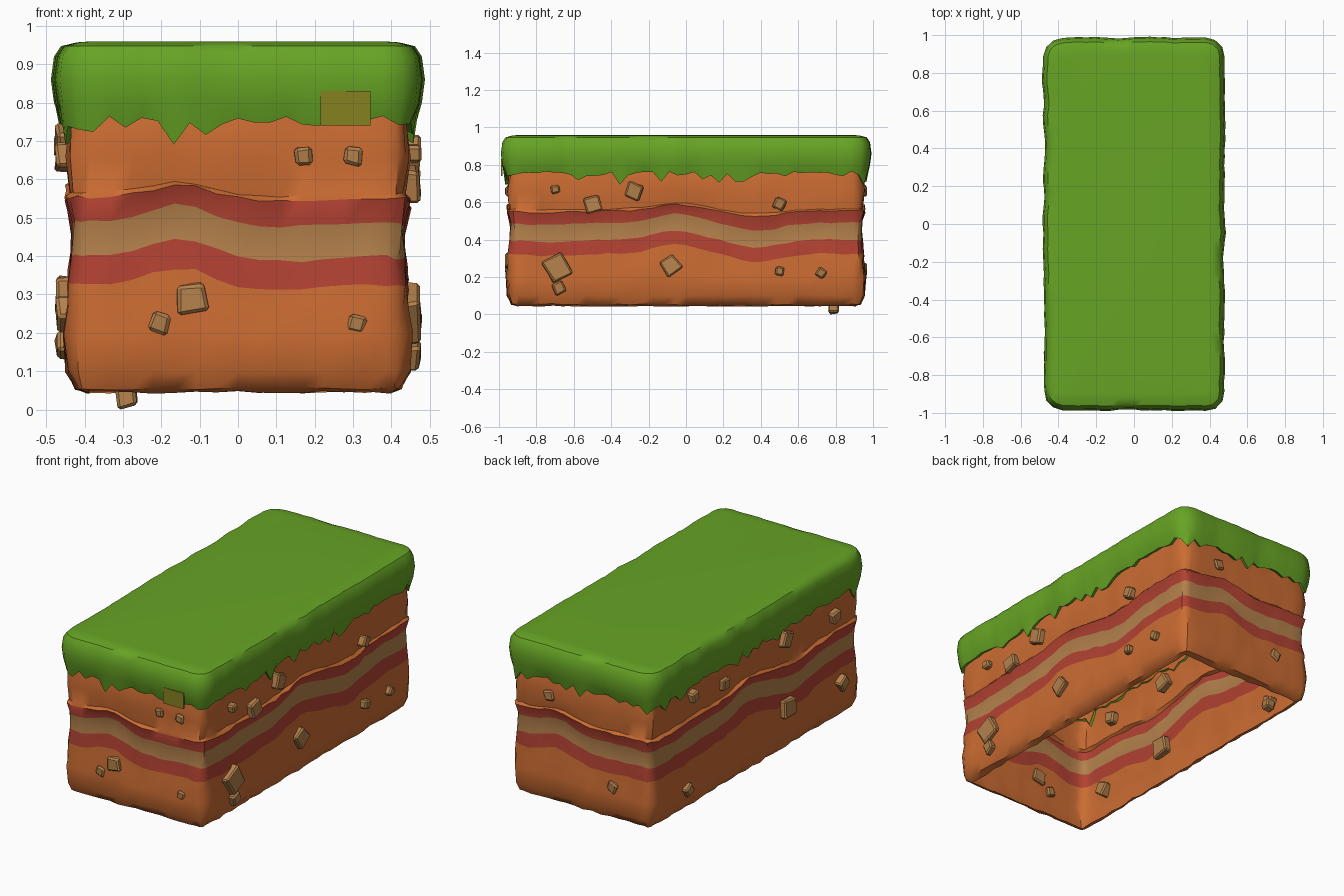
import bpy, bmesh, math, random
from mathutils import Vector, Matrix

if "Cube" in bpy.data.objects:
    bpy.data.objects.remove(bpy.data.objects["Cube"])

random.seed(7)


def material(name, rgb):
    m = bpy.data.materials.new(name)
    m.diffuse_color = (*rgb, 1)
    m.use_nodes = True
    m.node_tree.nodes["Principled BSDF"].inputs["Base Color"].default_value = m.diffuse_color
    return m


grass = material("grass green", (0.135, 0.37, 0.018))
soil = material("orange soil", (0.60, 0.15, 0.032))
red = material("red clay", (0.45, 0.055, 0.032))
tan = material("tan stone", (0.46, 0.22, 0.072))
olive = material("olive", (0.24, 0.22, 0.015))


def finish(bm, name, mats, smooth=None):
    me = bpy.data.meshes.new(name)
    bm.to_mesh(me)
    bm.free()
    ob = bpy.data.objects.new(name, me)
    bpy.context.collection.objects.link(ob)
    for m in mats:
        me.materials.append(m)
    if smooth:
        bpy.ops.object.select_all(action='DESELECT')
        ob.select_set(True)
        bpy.context.view_layer.objects.active = ob
        bpy.ops.object.shade_smooth_by_angle(angle=math.radians(smooth))
    return ob


def outline(hx, hy, r, nx, ny):
    """Rounded rectangle, counter-clockwise, as (point, outward normal)."""
    pts = []
    corners = [(hx, -hy, -90), (hx, hy, 0), (-hx, hy, 90), (-hx, -hy, 180)]
    for k, (cx, cy, a0) in enumerate(corners):
        c = Vector((cx - math.copysign(r, cx), cy - math.copysign(r, cy), 0))
        for j in range(4):
            a = math.radians(a0 + 30 * j)
            n = Vector((math.cos(a), math.sin(a), 0))
            pts.append((c + n * r, n))
        start, n = pts[-1]
        nxt = corners[(k + 1) % 4]
        end = Vector((nxt[0] - math.copysign(r, nxt[0]), nxt[1] - math.copysign(r, nxt[1]), 0)) + n * r
        steps = ny if k % 2 == 0 else nx
        pts += [(start.lerp(end, i / steps), n) for i in range(1, steps)]
    return pts


def skin(bm, rings, mats):
    n = len(rings[0])
    for k in range(len(rings) - 1):
        a, b = rings[k], rings[k + 1]
        for i in range(n):
            j = (i + 1) % n
            bm.faces.new((a[i], a[j], b[j], b[i])).material_index = mats[k]


def hump(t, c, w):
    return math.exp(-((t - c) / w) ** 2)


def wave(p):
    """Rise and fall of the strata round the block."""
    if abs(p.x) > 0.40:
        y = p.y if p.x > 0 else -p.y
        return 0.05 * hump(y, -0.05, 0.16) - 0.045 * hump(y, 0.38, 0.16) - 0.012 * hump(y, -0.75, 0.2)
    x = p.x if p.y < 0 else -p.x
    return 0.045 * hump(x, -0.15, 0.11) - 0.015 * hump(x, 0.1, 0.15)


# Soil walls: open underneath, a turned-in lip at the bottom, coloured by stratum
# (height, outward offset, share of wave, colour of the band above)
rows = [(0.045, -0.045, 0, 0), (0.055, -0.015, 0, 0), (0.10, 0.008, 0, 0), (0.20, 0.014, 0.2, 0),
        (0.275, 0.004, 0.7, 0), (0.325, 0.004, 1, 1), (0.40, -0.006, 1, 2), (0.49, -0.008, 1, 1),
        (0.553, 0.010, 0.7, 0), (0.565, -0.004, 0.6, 0), (0.66, 0.008, 0.2, 0), (0.74, 0, 0, 0), (0.80, -0.01, 0, 0)]
bm = bmesh.new()
rings = []
base = outline(0.437, 0.945, 0.05, 14, 30)
for z, off, w, _ in rows:
    rings.append([bm.verts.new(p + n * (off + random.uniform(-0.006, 0.006))
                               + Vector((0, 0, z + w * wave(p) + random.uniform(-0.004, 0.004))))
                  for p, n in base])
skin(bm, rings, [r[3] for r in rows])
finish(bm, "soil_walls", [soil, red, tan], 40)

# Grass cap with a ragged hanging edge
bm = bmesh.new()
base = outline(0.447, 0.955, 0.07, 18, 40)
drip = [0.752 + random.uniform(-0.014, 0.014) - (random.random() < 0.17) * random.uniform(0.025, 0.05)
        for _ in base]
puff = [random.uniform(-0.008, 0.008) for _ in base]
puff = [(puff[i - 2] + puff[i - 1] + puff[i]) / 2 for i in range(len(puff))]
rings = []
for off, z, hang in [(-0.02, 0.015, 1), (0.008, 0, 1), (0.024, 0.80, 0), (0.032, 0.86, 0),
                     (0.024, 0.92, 0), (0.006, 0.947, 0), (-0.03, 0.957, 0), (-0.06, 0.959, 0)]:
    k = 1 if off > 0 else 0.3
    rings.append([bm.verts.new(p + n * (off + puff[i] * k) + Vector((0, 0, z + hang * drip[i])))
                  for i, (p, n) in enumerate(base)])
skin(bm, rings, [0] * 7)
bm.faces.new(rings[-1])
finish(bm, "grass_cap", [grass], 40)


# Stones poking out of the walls
def stone(bm, loc, size, depth, axis):
    new = bmesh.ops.create_cube(bm, size=1)["verts"]
    dims = (depth, size, size) if axis == 'x' else (size, depth, size)
    rot = Matrix.Rotation(random.uniform(-0.6, 0.6), 3, axis.upper())
    for v in new:
        jit = Vector([random.uniform(0.75, 1.1) for _ in range(3)])
        v.co = rot @ Vector([c * d * j for c, d, j in zip(v.co, dims, jit)]) + Vector(loc)


bm = bmesh.new()
right = [(-0.69, 0.25, 0.13), (-0.68, 0.14, 0.07), (-0.08, 0.26, 0.10), (0.50, 0.23, 0.05), (0.72, 0.22, 0.055),
         (-0.50, 0.59, 0.09), (-0.28, 0.66, 0.09), (0.50, 0.59, 0.065), (-0.70, 0.67, 0.05)]
left = [(0.30, 0.65, 0.07), (-0.28, 0.29, 0.11), (0.63, 0.17, 0.07), (0.58, 0.69, 0.06),
        (-0.26, 0.69, 0.09), (-0.77, 0.25, 0.08), (-0.70, 0.66, 0.07)]
front = [(-0.12, 0.29, 0.08), (-0.205, 0.225, 0.055), (0.31, 0.22, 0.05), (0.17, 0.66, 0.05), (0.30, 0.66, 0.05)]
back = [(0.20, 0.66, 0.06), (-0.20, 0.24, 0.06)]
for sign, items in ((1, right), (-1, left)):
    for y, z, s in items:
        stone(bm, (sign * 0.44, y, z), s, 0.075, 'x')
for sign, items in ((-1, front), (1, back)):
    for x, z, s in items:
        stone(bm, (x, sign * 0.95, z), s, 0.035, 'y')
stone(bm, (-0.29, 0.79, 0.03), 0.06, 0.06, 'y')
bmesh.ops.bevel(bm, geom=bm.edges[:], offset=0.008, segments=1, affect='EDGES')
lowest = min(v.co.z for v in bm.verts)
for v in bm.verts:
    if v.co.z < 0.07 and v.co.x < -0.2 and abs(v.co.y - 0.79) < 0.06:
        v.co.z -= lowest
finish(bm, "stones", [tan])

# Dry patch on the front of the grass
bm = bmesh.new()
bmesh.ops.create_cube(bm, size=1, matrix=Matrix.Translation((0.28, -0.984, 0.785))
                      @ Matrix.Diagonal((0.13, 0.008, 0.09, 1)))
finish(bm, "dry_patch", [olive])
